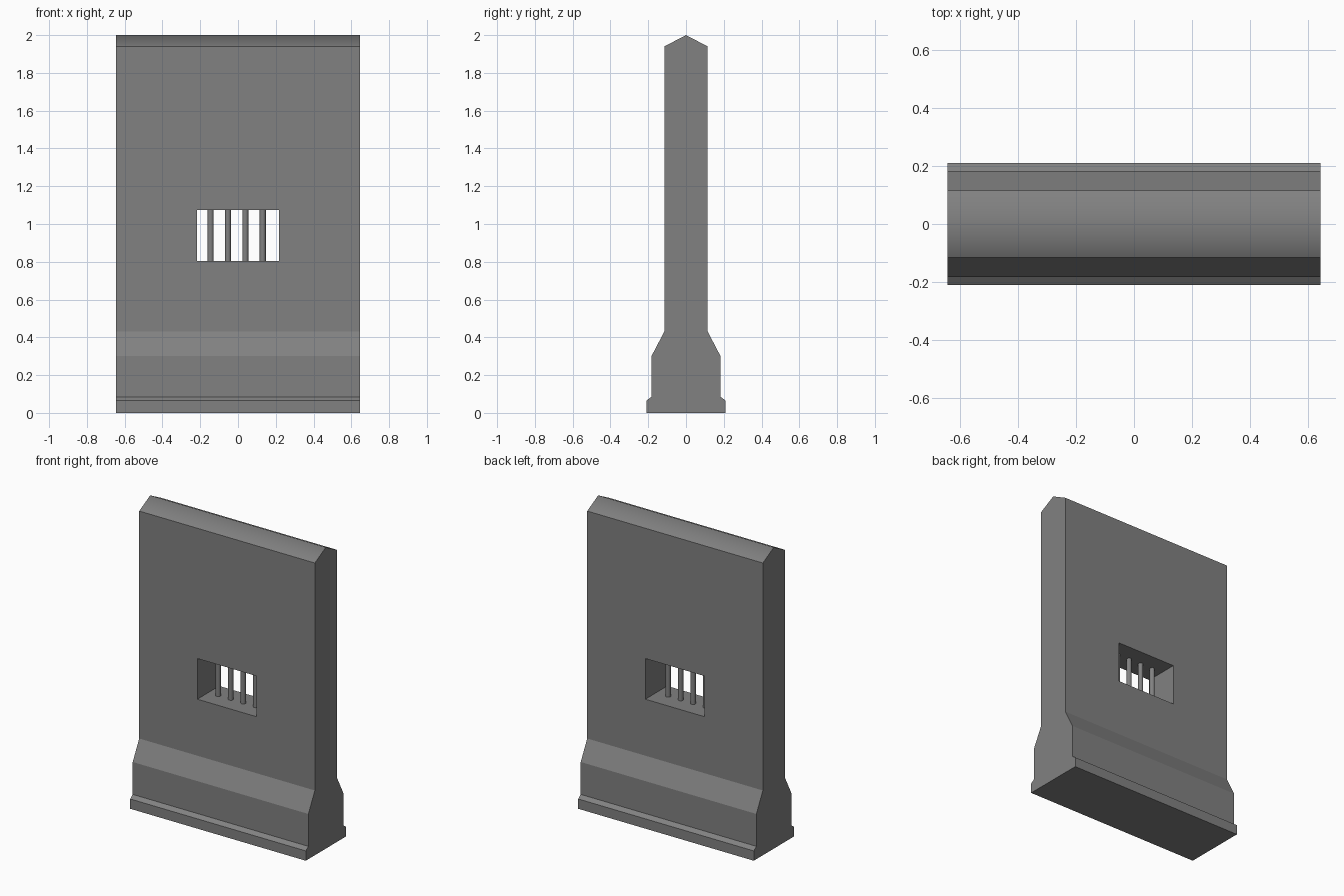
import bpy
import bmesh

if "Cube" in bpy.data.objects:
    bpy.data.objects.remove(bpy.data.objects["Cube"], do_unlink=True)

HALF_WIDTH = 0.645
WIN_X, WIN_LOW, WIN_HIGH = 0.218, 0.805, 1.075


def make_material(name, rgb):
    mat = bpy.data.materials.new(name)
    mat.use_nodes = True
    colour = (*rgb, 1)
    mat.diffuse_color = colour
    mat.node_tree.nodes["Principled BSDF"].inputs["Base Color"].default_value = colour
    return mat


concrete = make_material("concrete grey", (0.22, 0.22, 0.22))


def make_object(name, bm):
    bmesh.ops.recalc_face_normals(bm, faces=bm.faces)
    mesh = bpy.data.meshes.new(name)
    bm.to_mesh(mesh)
    bm.free()
    mesh.materials.append(concrete)
    obj = bpy.data.objects.new(name, mesh)
    bpy.context.collection.objects.link(obj)
    return obj


# Wall: half profile (y, z) mirrored about the ridge and extruded along x
half = [(0.21, 0), (0.21, 0.065), (0.183, 0.085), (0.183, 0.3), (0.115, 0.43), (0.115, 1.94)]
profile = half + [(0, 2)] + [(-y, z) for y, z in reversed(half)]
bm = bmesh.new()
end = bm.faces.new([bm.verts.new((-HALF_WIDTH, y, z)) for y, z in profile])
grown = bmesh.ops.extrude_face_region(bm, geom=[end])["geom"]
moved = [v for v in grown if isinstance(v, bmesh.types.BMVert)]
bmesh.ops.translate(bm, verts=moved, vec=(2 * HALF_WIDTH, 0, 0))
# Soft shading over the ridge only
for face in bm.faces:
    face.smooth = len(face.verts) == 4 and face.calc_center_median().z > 1.95
wall = make_object("wall", bm)

# Window opening through the wall
bm = bmesh.new()
bmesh.ops.create_cube(bm, size=1)
bmesh.ops.scale(bm, verts=bm.verts, vec=(2 * WIN_X, 1, WIN_HIGH - WIN_LOW))
bmesh.ops.translate(bm, verts=bm.verts, vec=(0, 0, (WIN_LOW + WIN_HIGH) / 2))
cutter = make_object("window_cutter", bm)
cutter.hide_render = True
cutter.hide_viewport = True
cut = wall.modifiers.new("window", "BOOLEAN")
cut.operation = "DIFFERENCE"
cut.solver = "EXACT"
cut.object = cutter

# Window bars
for i in range(4):
    bm = bmesh.new()
    bmesh.ops.create_cone(bm, cap_ends=True, segments=12, radius1=0.016, radius2=0.016,
                          depth=WIN_HIGH - WIN_LOW + 0.01)
    bmesh.ops.translate(bm, verts=bm.verts,
                        vec=(-0.145 + 0.092 * i, 0, (WIN_LOW + WIN_HIGH) / 2))
    for face in bm.faces:
        face.smooth = len(face.verts) == 4
    make_object(f"window_bar_{i + 1}", bm)
